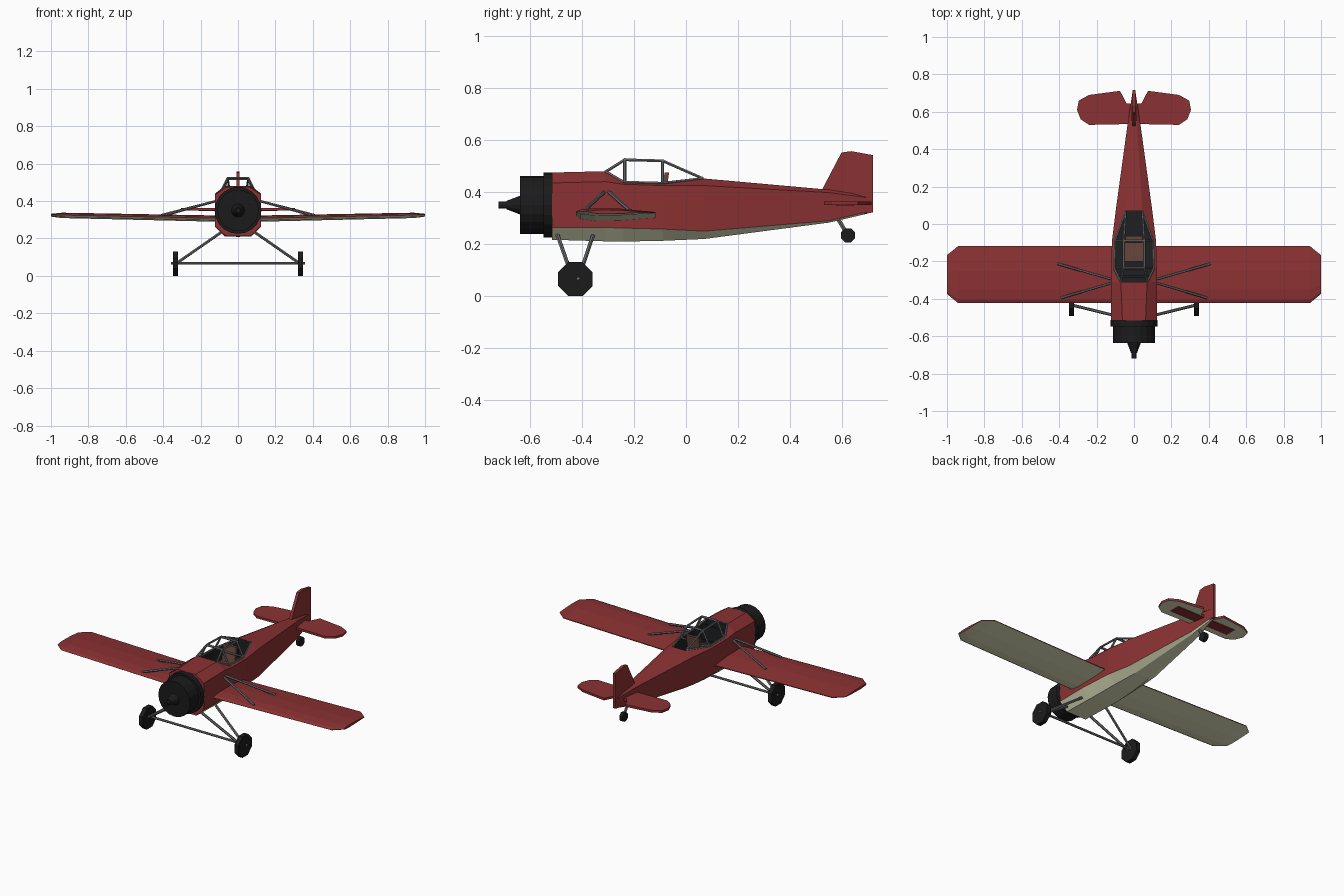
import bpy, bmesh, math
from mathutils import Vector

cube = bpy.data.objects.get("Cube")
if cube:
    bpy.data.objects.remove(cube)


def material(name, rgb):
    m = bpy.data.materials.new(name)
    m.use_nodes = True
    m.diffuse_color = (*rgb, 1)
    m.node_tree.nodes["Principled BSDF"].inputs["Base Color"].default_value = (*rgb, 1)
    return m


red = material("dark red paint", (0.26, 0.031, 0.033))
cream = material("pale olive underside", (0.8, 0.82, 0.55))
black = material("engine black", (0.011, 0.011, 0.011))
grey = material("strut grey", (0.16, 0.165, 0.17))
interior = material("cockpit dark grey", (0.013, 0.014, 0.015))
brown = material("seat brown", (0.14, 0.062, 0.045))


def finish(name, bm, mats, rule=None, flip=False):
    """Turn a bmesh into a flat-shaded object, colouring faces by a rule."""
    bmesh.ops.recalc_face_normals(bm, faces=bm.faces)
    if flip:
        bmesh.ops.reverse_faces(bm, faces=bm.faces)
    bm.normal_update()
    if rule:
        for f in bm.faces:
            f.material_index = rule(f)
    me = bpy.data.meshes.new(name)
    bm.to_mesh(me)
    bm.free()
    for m in mats:
        me.materials.append(m)
    ob = bpy.data.objects.new(name, me)
    bpy.context.collection.objects.link(ob)
    return ob


def loft(name, rings, mats, rule=None, skip=()):
    """Skin closed rings of points; skip holds (section, side) faces left open."""
    bm = bmesh.new()
    rows = [[bm.verts.new(p) for p in r] for r in rings]
    n = len(rows[0])
    for i in range(len(rows) - 1):
        for j in range(n):
            if (i, j) not in skip:
                k = (j + 1) % n
                bm.faces.new((rows[i][j], rows[i][k], rows[i + 1][k], rows[i + 1][j]))
    bm.faces.new(rows[0])
    bm.faces.new(rows[-1])
    return finish(name, bm, mats, rule)


def slab(name, outline, offset, mats, rule=None):
    """Extrude a flat outline by an offset vector."""
    off = Vector(offset)
    return loft(name, [[Vector(p) for p in outline], [Vector(p) + off for p in outline]], mats, rule)


def rod(name, a, b, r, mat, sides=6, turn=0.0, r2=None):
    """Prism or cone between two points."""
    a, b = Vector(a), Vector(b)
    d = (b - a).normalized()
    u = d.cross(Vector((0, 0, 1)))
    u = u.normalized() if u.length > 0.01 else Vector((1, 0, 0))
    w = u.cross(d)
    angles = [turn + math.tau * i / sides for i in range(sides)]
    rings = [[c + (u * math.cos(t) + w * math.sin(t)) * s for t in angles]
             for c, s in ((a, r), (b, r if r2 is None else r2))]
    return loft(name, rings, [mat])


def box(name, x, y, z, mat):
    pts = [(x[0], y[0], z[0]), (x[1], y[0], z[0]), (x[1], y[1], z[0]), (x[0], y[1], z[0])]
    return slab(name, pts, (0, 0, z[1] - z[0]), [mat])


# Fuselage: y, top z, top half width, upper z, lower z, half width, bottom z, bottom half width
stations = [
    (-0.515, 0.475, 0.062, 0.435, 0.265, 0.122, 0.217, 0.07),
    (-0.31, 0.480, 0.070, 0.440, 0.264, 0.124, 0.211, 0.07),
    (-0.24, 0.438, 0.104, 0.430, 0.262, 0.122, 0.210, 0.07),
    (-0.09, 0.433, 0.102, 0.425, 0.258, 0.118, 0.213, 0.065),
    (0.07, 0.452, 0.046, 0.425, 0.250, 0.098, 0.220, 0.05),
    (0.55, 0.409, 0.014, 0.398, 0.290, 0.032, 0.283, 0.018),
    (0.70, 0.385, 0.005, 0.378, 0.325, 0.009, 0.318, 0.005),
]
rings = [[(wt, y, zt), (w, y, zu), (w, y, zl), (wb, y, zb),
          (-wb, y, zb), (-w, y, zl), (-w, y, zu), (-wt, y, zt)]
         for y, zt, wt, zu, zl, w, zb, wb in stations]


def lower_panel(f):
    return int(f.normal.z < -0.2)


loft("fuselage", rings, [red, cream], lower_panel, skip={(1, 7), (2, 7), (3, 7)})

# Cockpit tub following the rim
rim = [rings[i][0] for i in range(1, 5)] + [rings[i][7] for i in range(4, 0, -1)]
bm = bmesh.new()
upper = [bm.verts.new(p) for p in rim]
lower = [bm.verts.new((p[0], p[1], 0.335)) for p in rim]
for i in range(len(rim)):
    k = (i + 1) % len(rim)
    bm.faces.new((upper[i], upper[k], lower[k], lower[i]))
bm.faces.new(lower)
finish("cockpit_tub", bm, [interior], flip=True)

# Seat and instrument panel
box("seat_cushion", (-0.05, 0.05), (-0.2, -0.09), (0.335, 0.375), brown)
slab("seat_back", [(-0.045, -0.1, 0.37), (-0.045, -0.08, 0.37), (-0.045, -0.065, 0.475),
                   (-0.045, -0.082, 0.475)], (0.09, 0, 0), [brown])
box("instrument_panel", (-0.08, 0.08), (-0.29, -0.275), (0.36, 0.45), interior)

# Canopy frame
for side, s in (("left", 1), ("right", -1)):
    front_top, rear_top = (s * 0.055, -0.235, 0.524), (s * 0.055, -0.09, 0.52)
    rear_foot = (s * 0.045, 0.065, 0.452)
    for part, a, b in (
        ("windshield_bar", (s * 0.07, -0.31, 0.477), front_top),
        ("front_post", (s * 0.1, -0.235, 0.435), front_top),
        ("roof_rail", front_top, rear_top),
        ("rear_post", (s * 0.1, -0.09, 0.432), rear_top),
        ("rear_bar", rear_top, rear_foot),
        ("front_sill", (s * 0.07, -0.31, 0.479), (s * 0.104, -0.24, 0.438)),
        ("side_sill", (s * 0.104, -0.24, 0.438), (s * 0.102, -0.09, 0.434)),
        ("rear_sill", (s * 0.102, -0.09, 0.434), rear_foot),
    ):
        rod(side + "_" + part, a, b, 0.006, grey)
for part, y, z in (("front", -0.235, 0.524), ("rear", -0.09, 0.52)):
    rod(part + "_canopy_hoop", (-0.055, y, z), (0.055, y, z), 0.007, grey)
rod("rear_cross_bar", (-0.1, -0.09, 0.434), (0.1, -0.09, 0.434), 0.005, grey)

# Engine cowl and propeller hub
axis = [(0, y, 0.35) for y in (-0.637, -0.547, -0.514)]
rod("engine_cowl", axis[0], axis[1], 0.111, black, 20)
rod("cowl_ring", axis[1], axis[2], 0.125, black, 20)
rod("hub_base", (0, -0.66, 0.35), axis[0], 0.027, black, 12, r2=0.036)
rod("hub_cone", (0, -0.69, 0.35), (0, -0.66, 0.35), 0.016, black, 12, r2=0.027)
rod("hub_tip", (0, -0.72, 0.35), (0, -0.69, 0.35), 0.013, black, 12)

# Wing: chord fractions and heights, lofted tip to tip
airfoil = [(-0.153, 0.003), (-0.135, 0.012), (-0.08, 0.018), (0.02, 0.016), (0.152, 0.001),
           (0.152, -0.004), (0.02, -0.014), (-0.08, -0.016), (-0.135, -0.009)]
wing = [[(x, -0.27 + c * k, 0.303 + 0.021 * abs(x) + h * t) for c, h in airfoil]
        for x, k, t in ((-1, 0.68, 0.45), (-0.94, 1, 0.85), (0, 1, 1), (0.94, 1, 0.85), (1, 0.68, 0.45))]
loft("wing", wing, [red, cream], lambda f: int(f.normal.z < -0.05))

# Tail surfaces
tail_outline = [(0.0, 0.535), (0.24, 0.53), (0.285, 0.56), (0.305, 0.61), (0.295, 0.66),
                (0.24, 0.69), (0.075, 0.712), (0.04, 0.645), (0.0, 0.645)]
for side, s in (("left", 1), ("right", -1)):
    slab(side + "_tailplane", [(s * x, y, 0.35) for x, y in tail_outline], (0, 0, 0.014),
         [red, cream], lambda f: int(f.normal.z < -0.5))
    slab(side + "_tail_panel", [(s * x, y, 0.346) for x, y in
         ((0.01, 0.575), (0.21, 0.575), (0.21, 0.645), (0.01, 0.645))], (0, 0, 0.006), [red])
fin_outline = [(0.52, 0.405), (0.597, 0.552), (0.635, 0.557), (0.717, 0.542), (0.717, 0.322), (0.6, 0.3)]
slab("fin_and_rudder", [(-0.009, y, z) for y, z in fin_outline], (0.018, 0, 0), [red])

# Wing braces and landing gear
rod("axle", (-0.357, -0.414, 0.068), (0.357, -0.414, 0.068), 0.007, grey)
for side, s in (("left", 1), ("right", -1)):
    for part, root_y, tip in (("front", -0.312, (0.39, -0.395, 0.325)), ("rear", -0.298, (0.41, -0.212, 0.325))):
        rod(f"{side}_{part}_wing_brace", (s * 0.11, root_y, 0.402), (s * tip[0], tip[1], tip[2]), 0.007, grey)
    for part, y, foot in (("front", -0.495, -0.435), ("rear", -0.355, -0.412)):
        rod(f"{side}_{part}_gear_leg", (s * 0.08, y, 0.24), (s * 0.325, foot, 0.07), 0.008, grey)
    rod(side + "_wheel", (s * 0.32, -0.425, 0.066), (s * 0.348, -0.425, 0.066), 0.071, black, 8, math.pi / 8)

# Tail wheel
rod("tail_wheel_strut", (0, 0.585, 0.295), (0, 0.62, 0.236), 0.009, grey)
rod("tail_wheel", (-0.012, 0.622, 0.234), (0.012, 0.622, 0.234), 0.029, black, 8, math.pi / 8)
